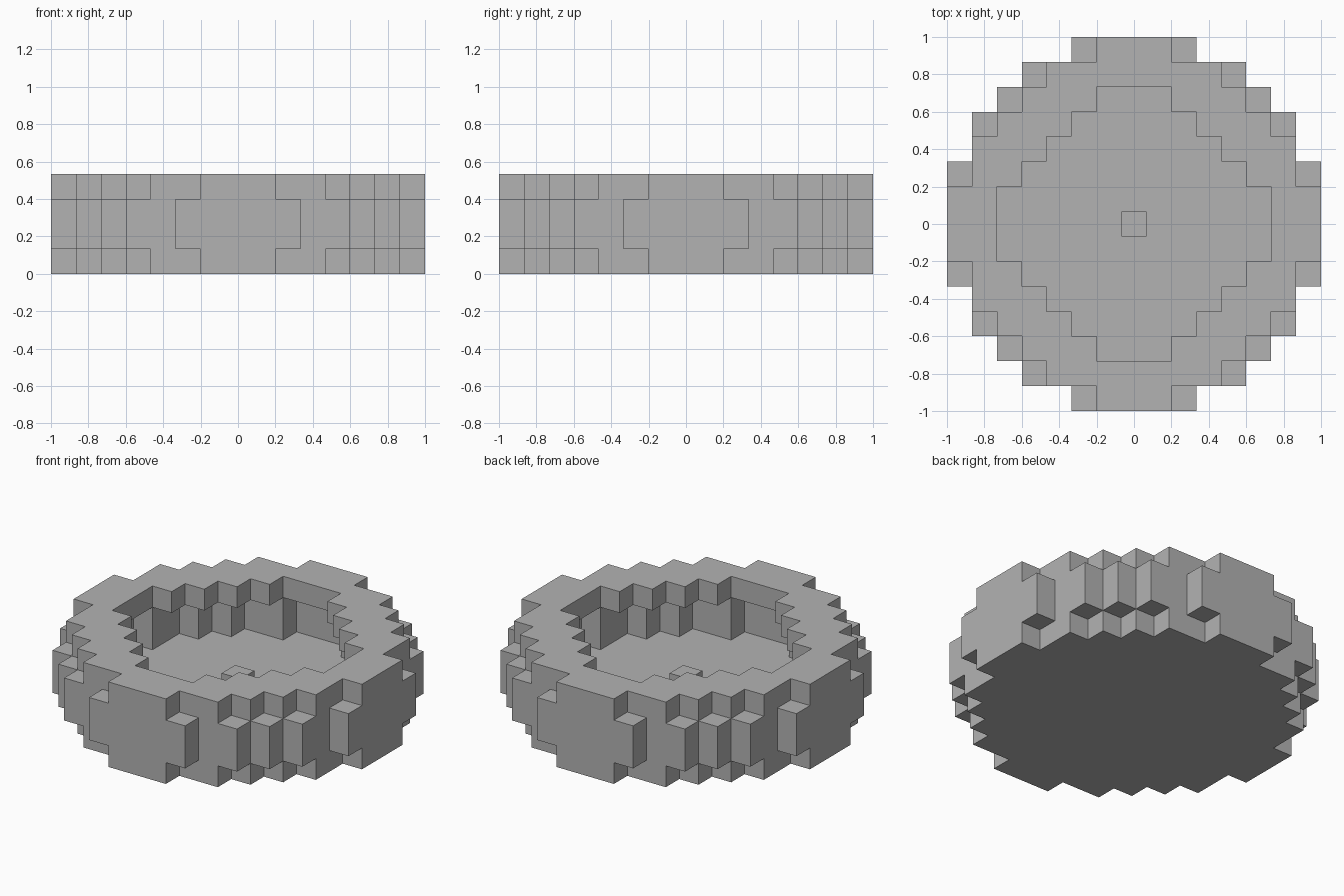
import bpy
import bmesh
from mathutils import Vector

cube = bpy.data.objects.get("Cube")
if cube:
    bpy.data.objects.remove(cube, do_unlink=True)

CELL = 2 / 15

stone = bpy.data.materials.new("plain_grey")
stone.use_nodes = True
grey = (0.45, 0.45, 0.45, 1)
stone.diffuse_color = grey
bsdf = stone.node_tree.nodes["Principled BSDF"]
bsdf.inputs["Base Color"].default_value = grey
bsdf.inputs["Roughness"].default_value = 0.9


def disc(reach):
    """Stepped disc: reach[n] is the half-width, in cells, of row n from the middle."""
    return {(x, y)
            for y in range(1 - len(reach), len(reach))
            for x in range(-reach[abs(y)], reach[abs(y)] + 1)}


def layers(cells, *levels):
    return {(x, y, z) for x, y in cells for z in levels}


# Stepped outlines and hollows
narrow = disc([7, 7, 6, 6, 5, 4, 3, 1])
wide = disc([7, 7, 7, 6, 6, 5, 4, 2])
cavity = disc([6, 6, 5, 5, 4, 3, 1])
opening = disc([5, 5, 4, 3, 2, 1])

parts = {
    "base_slab": layers(narrow, 0),
    "outer_wall": layers(wide - cavity, 1, 2),
    "rim": layers(narrow - opening, 3),
    "centre_stud": layers(disc([0]), 1),
}
solid = set().union(*parts.values())

AXES = [Vector(a) * s for a in ((1, 0, 0), (0, 1, 0), (0, 0, 1)) for s in (1, -1)]


def build_part(name, cells):
    """Skin the exposed sides of the cells and merge them into large flat faces."""
    bm = bmesh.new()
    for cell in sorted(cells):
        pos = Vector(cell)
        for d in AXES:
            if tuple(int(c) for c in pos + d) in solid:
                continue
            u = Vector((d.z, d.x, d.y))
            v = d.cross(u)
            mid = pos + Vector((0, 0, 0.5)) + d / 2
            corners = [mid + (u * a + v * b) / 2
                       for a, b in ((-1, -1), (1, -1), (1, 1), (-1, 1))]
            bm.faces.new([bm.verts.new(p * CELL) for p in corners])
    bmesh.ops.remove_doubles(bm, verts=bm.verts, dist=CELL / 100)
    bmesh.ops.dissolve_limit(bm, angle_limit=0.01, verts=bm.verts, edges=bm.edges)
    mesh = bpy.data.meshes.new(name)
    bm.to_mesh(mesh)
    bm.free()
    mesh.materials.append(stone)
    bpy.context.collection.objects.link(bpy.data.objects.new(name, mesh))


for part_name, part_cells in parts.items():
    build_part(part_name, part_cells)
